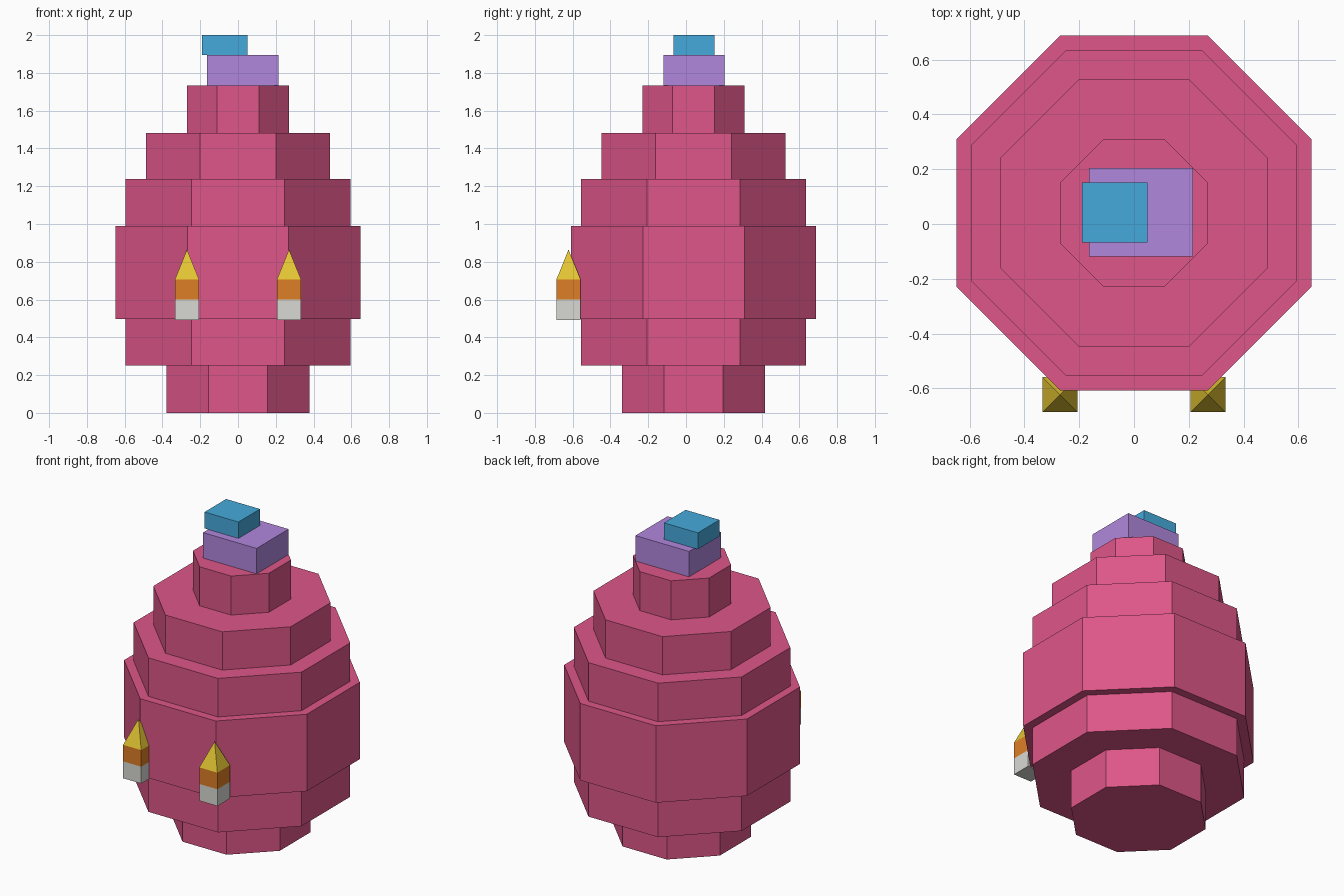
import bpy
import math

if "Cube" in bpy.data.objects:
    bpy.data.objects.remove(bpy.data.objects["Cube"])


def material(name, rgb):
    """Flat material from 0-255 sRGB values."""
    lin = [((c / 255 + 0.055) / 1.055) ** 2.4 if c > 10 else c / 3295 for c in rgb]
    m = bpy.data.materials.new(name)
    m.diffuse_color = (*lin, 1)
    m.use_nodes = True
    m.node_tree.nodes["Principled BSDF"].inputs["Base Color"].default_value = m.diffuse_color
    return m


PINK = material("pink", (222, 86, 136))
PURPLE = material("purple", (177, 135, 220))
BLUE = material("blue", (70, 170, 220))
WHITE = material("off_white", (217, 217, 212))
ORANGE = material("orange", (222, 126, 37))
YELLOW = material("yellow", (228, 197, 52))


def prism(name, mat, sides, x, y, z0, z1, half_x, half_y=None, taper=1.0):
    """Upright prism with flat sides facing the axes; taper 0 makes a point."""
    if half_y is None:
        half_y = half_x
    k = 1 / math.cos(math.pi / sides)
    ring = [(k * math.cos(math.tau * (i + 0.5) / sides),
             k * math.sin(math.tau * (i + 0.5) / sides)) for i in range(sides)]
    verts = [(x + half_x * a, y + half_y * b, z0) for a, b in ring]
    faces = [tuple(reversed(range(sides)))]
    if taper == 0:
        verts.append((x, y, z1))
        faces += [(i, (i + 1) % sides, sides) for i in range(sides)]
    else:
        verts += [(x + half_x * taper * a, y + half_y * taper * b, z1) for a, b in ring]
        faces += [(i, (i + 1) % sides, sides + (i + 1) % sides, sides + i)
                  for i in range(sides)]
        faces.append(tuple(range(sides, 2 * sides)))
    mesh = bpy.data.meshes.new(name)
    mesh.from_pydata(verts, [], faces)
    mesh.materials.append(mat)
    obj = bpy.data.objects.new(name, mesh)
    bpy.context.collection.objects.link(obj)
    return obj


# Stacked octagonal body tiers: bottom, top, half width
tiers = [(0.0, 0.25, 0.378), (0.25, 0.497, 0.595), (0.497, 0.99, 0.648),
         (0.99, 1.237, 0.595), (1.237, 1.482, 0.487), (1.482, 1.732, 0.269)]
for n, (z0, z1, r) in enumerate(tiers, 1):
    prism(f"body_tier_{n}", PINK, 8, 0, 0.04, z0, z1, r)

# Offset blocks on top
prism("top_block_lower", PURPLE, 4, 0.025, 0.043, 1.732, 1.895, 0.19, 0.162)
prism("top_block_upper", BLUE, 4, -0.07, 0.042, 1.895, 2.0, 0.12, 0.109)

# Pair of pointed spikes on the front
for side, x in (("left", -0.27), ("right", 0.27)):
    prism(f"spike_base_{side}", WHITE, 4, x, -0.622, 0.492, 0.6, 0.064)
    prism(f"spike_band_{side}", ORANGE, 4, x, -0.622, 0.6, 0.706, 0.064)
    prism(f"spike_tip_{side}", YELLOW, 4, x, -0.622, 0.706, 0.865, 0.064, taper=0)
